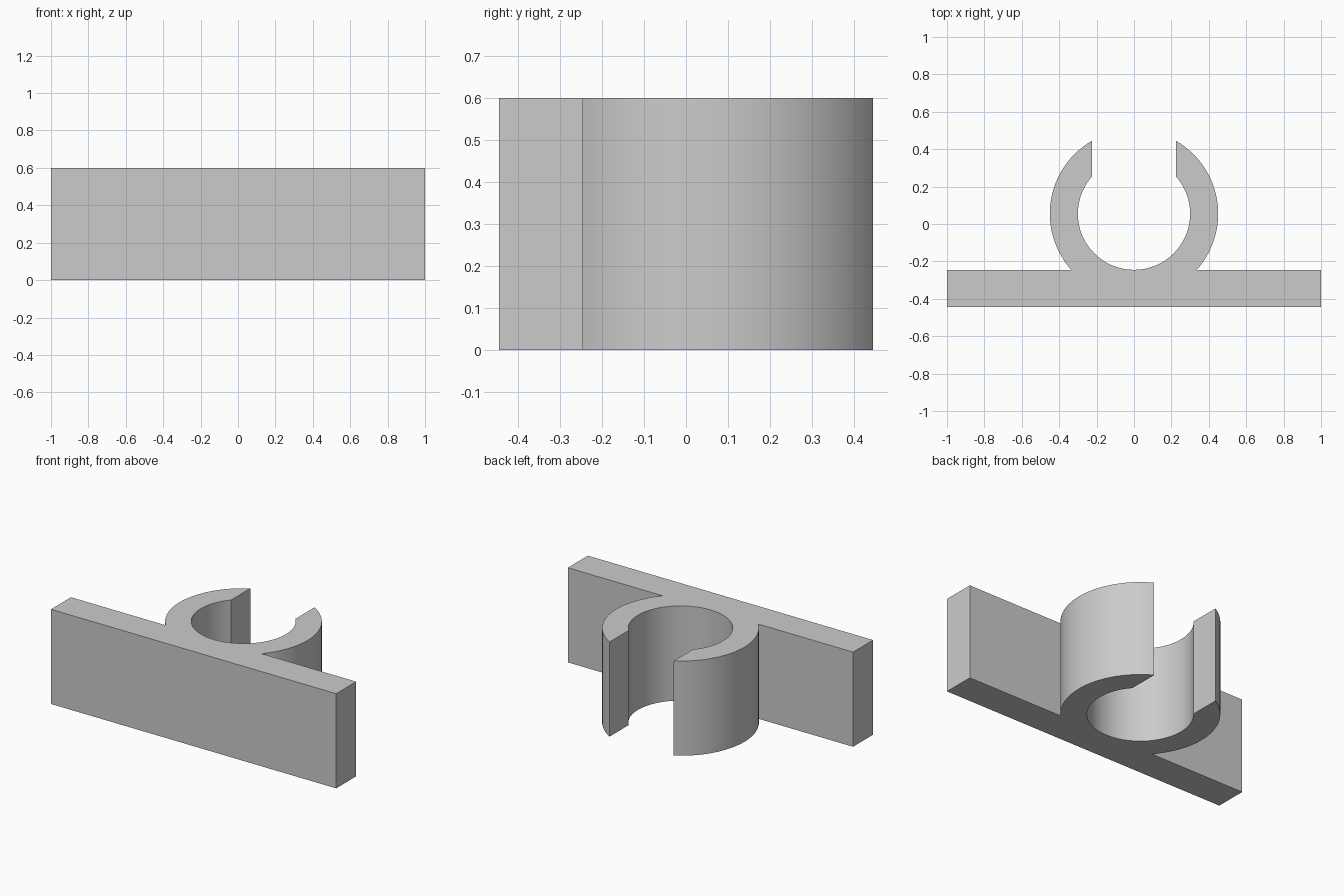
import bpy, bmesh, math

cube = bpy.data.objects.get("Cube")
if cube:
    bpy.data.objects.remove(cube, do_unlink=True)

HEIGHT = 0.6
OUTER, INNER = 0.45, 0.30      # ring radii
CENTRE_Y = 0.055               # ring centre
HALF_GAP = 0.225               # half of the mouth width
FRONT, BACK = -0.445, -0.245   # mounting plate faces


def arc(radius, start, end, steps):
    """Points on the ring from one angle to another."""
    angles = [start + (end - start) * i / steps for i in range(steps + 1)]
    return [(radius * math.cos(a), CENTRE_Y + radius * math.sin(a)) for a in angles]


# Right-hand angles of the ring: plate joint, outer lip, inner lip
joint = math.asin((BACK - CENTRE_Y) / OUTER)
lip_out = math.acos(HALF_GAP / OUTER)
lip_in = math.acos(HALF_GAP / INNER)

# Outline of plate and open ring, walked anticlockwise
outline = [(-1, FRONT), (1, FRONT), (1, BACK)]
outline += arc(OUTER, joint, lip_out, 32)
outline += arc(INNER, lip_in, -math.pi - lip_in, 64)
outline += arc(OUTER, math.pi - lip_out, math.pi - joint, 32)
outline += [(-1, BACK)]

# Extrude the outline to full height
bm = bmesh.new()
base = bm.faces.new([bm.verts.new((x, y, 0)) for x, y in outline])
top = bmesh.ops.extrude_face_region(bm, geom=[base], use_keep_orig=True)
bmesh.ops.translate(bm, vec=(0, 0, HEIGHT),
                    verts=[v for v in top["geom"] if isinstance(v, bmesh.types.BMVert)])
bmesh.ops.recalc_face_normals(bm, faces=bm.faces[:])
mesh = bpy.data.meshes.new("clip_bracket")
bm.to_mesh(mesh)
bm.free()
bracket = bpy.data.objects.new("clip_bracket", mesh)
bpy.context.collection.objects.link(bracket)

# Plain grey plastic
grey = bpy.data.materials.new("plain_grey")
grey.use_nodes = True
colour = (0.6, 0.6, 0.6, 1)
grey.diffuse_color = colour
grey.node_tree.nodes["Principled BSDF"].inputs["Base Color"].default_value = colour
mesh.materials.append(grey)

# Smooth the round walls, keep the corners crisp
bpy.ops.object.select_all(action="DESELECT")
bracket.select_set(True)
bpy.context.view_layer.objects.active = bracket
bpy.ops.object.shade_smooth_by_angle(angle=math.radians(30))
